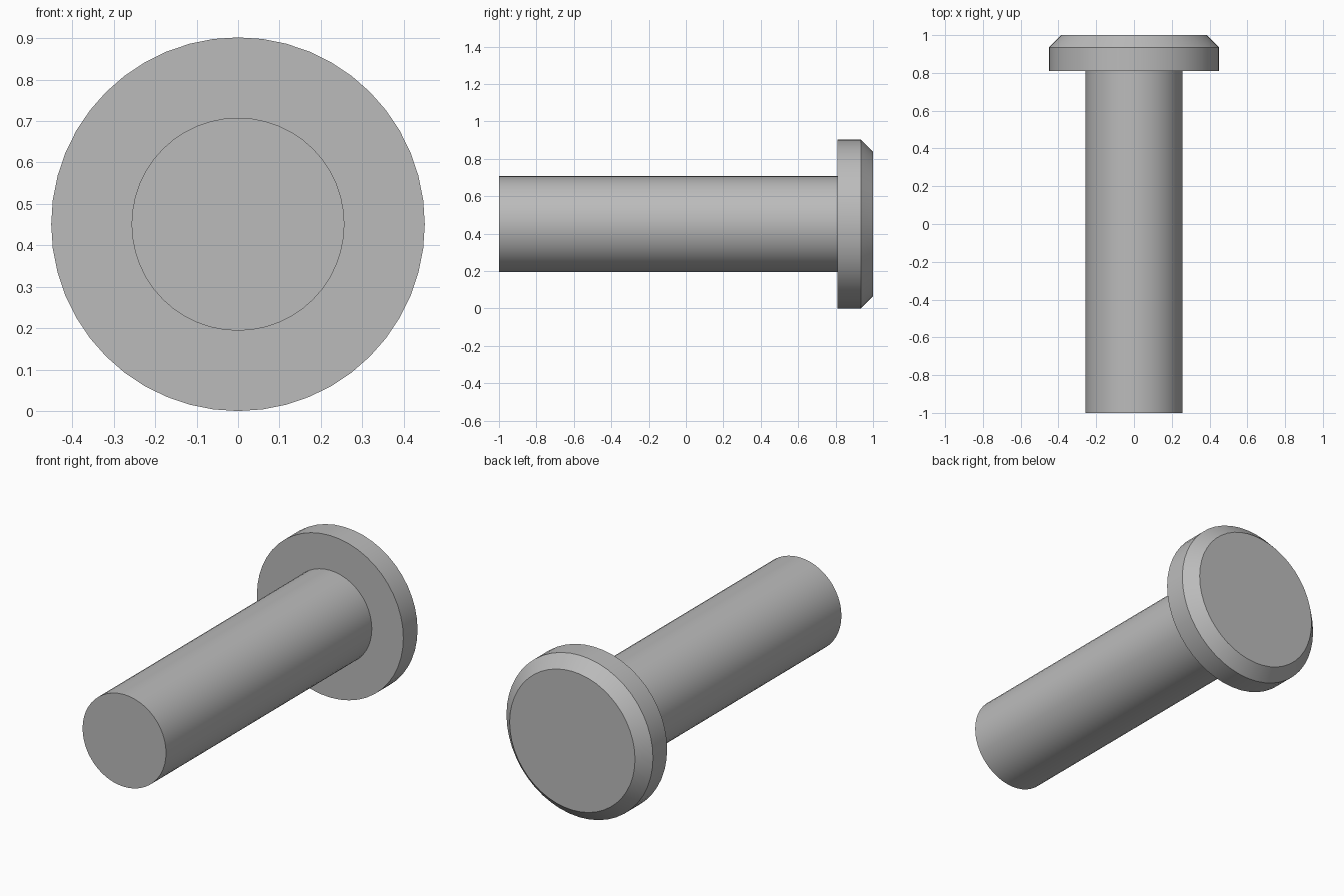
import bpy
import math

cube = bpy.data.objects.get("Cube")
if cube:
    bpy.data.objects.remove(cube, do_unlink=True)

SIDES = 48
RADIUS = 0.451      # head radius, also the height of the axis
SHAFT_RADIUS = 0.257
HEAD_START = 0.81
CHAMFER = 0.065

# Plain grey metal
grey = bpy.data.materials.new("grey metal")
grey.use_nodes = True
colour = (0.5, 0.5, 0.5, 1)
grey.diffuse_color = colour
grey.node_tree.nodes["Principled BSDF"].inputs["Base Color"].default_value = colour


def lathe(name, profile):
    """Turn (radius, y) points around the pin axis, capping open ends."""
    verts, faces = [], []
    for r, y in profile:
        for i in range(SIDES):
            a = 2 * math.pi * i / SIDES
            verts.append((r * math.sin(a), y, RADIUS + r * math.cos(a)))
    for ring in range(len(profile) - 1):
        a, b = ring * SIDES, (ring + 1) * SIDES
        for i in range(SIDES):
            j = (i + 1) % SIDES
            faces.append((a + i, b + i, b + j, a + j))
    last = (len(profile) - 1) * SIDES
    faces.append(tuple(range(SIDES)))
    faces.append(tuple(reversed(range(last, last + SIDES))))
    mesh = bpy.data.meshes.new(name)
    mesh.from_pydata(verts, [], faces)
    mesh.materials.append(grey)
    obj = bpy.data.objects.new(name, mesh)
    bpy.context.collection.objects.link(obj)
    bpy.ops.object.select_all(action="DESELECT")
    obj.select_set(True)
    bpy.context.view_layer.objects.active = obj
    bpy.ops.object.shade_smooth_by_angle(angle=math.radians(30))
    return obj


# Long round shaft, ending at the head
lathe("shaft", [(SHAFT_RADIUS, -1), (SHAFT_RADIUS, HEAD_START)])

# Wide flat head with a chamfered back rim
lathe("head", [(RADIUS, HEAD_START), (RADIUS, 1 - CHAMFER), (RADIUS - CHAMFER, 1)])
